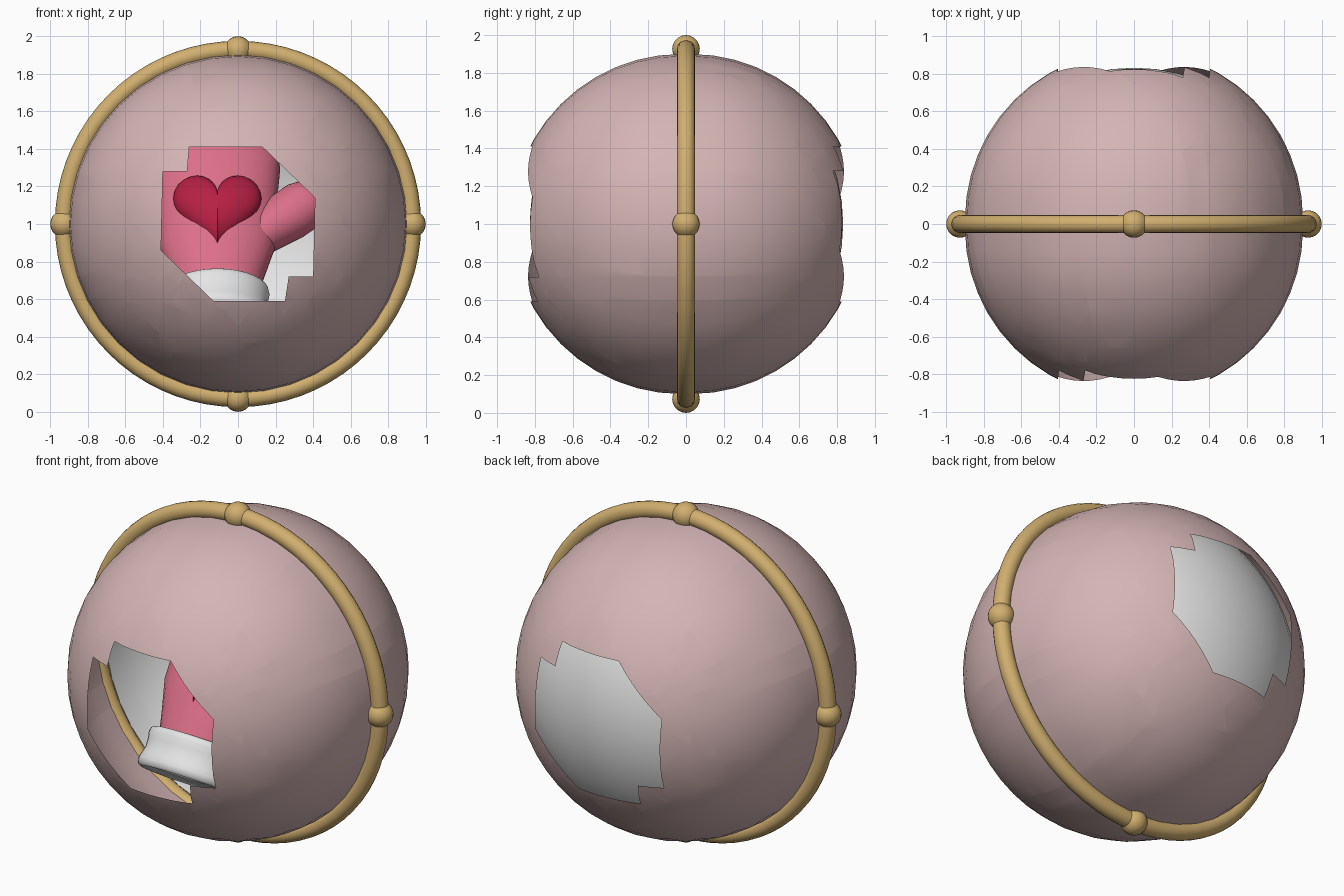
import bpy, bmesh, math
from mathutils import Matrix, Vector

if "Cube" in bpy.data.objects:
    bpy.data.objects.remove(bpy.data.objects["Cube"], do_unlink=True)


def material(name, rgb):
    m = bpy.data.materials.new(name)
    m.use_nodes = True
    m.diffuse_color = (*rgb, 1)
    m.node_tree.nodes["Principled BSDF"].inputs["Base Color"].default_value = (*rgb, 1)
    return m


ROSE = material("dusty rose", (0.66, 0.46, 0.46))
GOLD = material("soft gold", (0.64, 0.43, 0.16))
PINK = material("mitten pink", (0.72, 0.16, 0.25))
RED = material("heart red", (0.47, 0.014, 0.055))
WHITE = material("white", (0.78, 0.78, 0.78))


def finish(name, bm, mat, matrix=Matrix(), angle=60):
    """Turn a bmesh into a smooth shaded object."""
    bm.transform(matrix)
    me = bpy.data.meshes.new(name)
    bm.to_mesh(me)
    bm.free()
    me.materials.append(mat)
    ob = bpy.data.objects.new(name, me)
    bpy.context.collection.objects.link(ob)
    bpy.ops.object.select_all(action="DESELECT")
    ob.select_set(True)
    bpy.context.view_layer.objects.active = ob
    bpy.ops.object.shade_smooth_by_angle(angle=math.radians(angle))
    return ob


def half_ball(depth, radius):
    """Open half ball with its pole at -y."""
    bm = bmesh.new()
    bmesh.ops.create_uvsphere(bm, u_segments=40, v_segments=24, radius=1)
    bmesh.ops.delete(bm, geom=[v for v in bm.verts if v.co.z < -0.01], context="VERTS")
    bm.transform(Matrix.Rotation(math.pi / 2, 4, "X"))
    bm.transform(Matrix.Diagonal((radius, depth, radius, 1)))
    return bm


def inside(p, poly):
    hit = False
    for (x1, z1), (x2, z2) in zip(poly, poly[1:] + poly[:1]):
        if (z1 > p.z) != (z2 > p.z) and p.x < x1 + (p.z - z1) * (x2 - x1) / (z2 - z1):
            hit = not hit
    return hit


def loft(rings, n=32):
    """Stack ellipses given as (height, half width, half depth)."""
    bm = bmesh.new()
    loops = []
    for z, w, d in rings:
        loops.append([bm.verts.new((w * math.cos(2 * math.pi * i / n),
                                    d * math.sin(2 * math.pi * i / n), z)) for i in range(n)])
    for a, b in zip(loops, loops[1:]):
        for i in range(n):
            j = (i + 1) % n
            bm.faces.new((a[i], a[j], b[j], b[i]))
    bm.faces.new(loops[0][::-1])
    bm.faces.new(loops[-1])
    return bm


CENTRE = Matrix.Translation((0, 0, 1))
BACK = Matrix.Rotation(math.pi, 4, "Z")
GAP = Matrix.Translation((0, -0.025, 0))

# Two half shells with a notched window, the back one turned half way round
half_window = [(-0.26, 0.41), (0.13, 0.41), (0.41, 0.14), (0.40, -0.28), (0.27, -0.28)]
window = half_window + [(-0.25 if i == 0 else -x, -z) for i, (x, z) in enumerate(half_window)]
window[5] = (0.25, -0.41)
for name, turn in (("front_shell", Matrix()), ("back_shell", BACK)):
    bm = half_ball(0.9, 0.9)
    for (x1, z1), (x2, z2) in zip(window, window[1:] + window[:1]):
        bmesh.ops.bisect_plane(bm, geom=bm.verts[:] + bm.edges[:] + bm.faces[:], dist=1e-5,
                               plane_co=(x1, 0, z1), plane_no=(z2 - z1, 0, x1 - x2))
    cut = [f for f in bm.faces if inside(f.calc_center_median(), window)]
    bmesh.ops.delete(bm, geom=cut, context="FACES")
    finish(name, bm, ROSE, CENTRE @ turn @ GAP)

# White lining behind the back window
finish("back_lining", half_ball(0.807, 0.885), WHITE, CENTRE @ BACK @ GAP)

# Gold ring around the seam
bpy.ops.mesh.primitive_torus_add(major_radius=0.927, minor_radius=0.048, major_segments=72,
                                 minor_segments=16, location=(0, 0, 1),
                                 rotation=(math.pi / 2, 0, 0))
ring = bpy.context.object
ring.name = "seam_ring"
ring.data.materials.append(GOLD)
bpy.ops.object.shade_smooth_by_angle(angle=math.radians(60))

# Four barrel beads, flat where the ring passes through
for i, side in enumerate(("top", "right", "bottom", "left")):
    bead = [(h, math.sqrt(0.073 ** 2 - h * h)) for h in (k * 0.0145 for k in range(-4, 5))]
    bm = loft([(h, r, r) for h, r in bead], 20)
    place = Matrix.Rotation(-i * math.pi / 2, 4, "Y") @ Matrix.Translation((0, 0, 0.927))
    finish(side + "_bead", bm, GOLD, CENTRE @ place @ Matrix.Rotation(math.pi / 2, 4, "Y"), 40)

# Mitten frame: leaning back, origin at the wrist
MITTEN = Matrix.Translation((-0.11, -0.23, 0.64)) @ Matrix.Rotation(math.radians(-35), 4, "X")

finish("mitten_hand", loft([
    (-0.05, 0.21, 0.16), (0.1, 0.25, 0.17), (0.28, 0.305, 0.175), (0.55, 0.315, 0.175),
    (0.8, 0.335, 0.17), (0.92, 0.315, 0.155), (1.02, 0.25, 0.12), (1.08, 0.15, 0.075),
    (1.1, 0.03, 0.015)]), PINK, MITTEN)

thumb_place = Matrix.Translation((0.1, 0, 0.26)) @ Matrix.Rotation(math.radians(50), 4, "Y")
finish("mitten_thumb", loft([
    (0, 0.1, 0.1), (0.2, 0.115, 0.12), (0.36, 0.14, 0.13), (0.46, 0.14, 0.13),
    (0.54, 0.115, 0.11), (0.59, 0.07, 0.07), (0.61, 0.015, 0.015)]), PINK, MITTEN @ thumb_place)

# Cuff with rolled edges
cuff = [(-0.2, 0.9), (-0.21, 0.97), (-0.2, 1.05), (-0.17, 1.08), (-0.14, 1.05), (-0.1, 1.01),
        (-0.06, 1.02), (-0.02, 1.05), (0.005, 1.03), (0.015, 0.97), (0.005, 0.88)]
finish("mitten_cuff", loft([(z, 0.265 * s, 0.2 * s) for z, s in cuff]), WHITE, MITTEN)

# Puffy heart: shrinking outlines rising to a dome
bm = bmesh.new()
N, STEPS = 48, 8
loops = []
for k in range(STEPS):
    a = k / STEPS * math.pi / 2
    s = math.cos(a)
    loop = []
    for i in range(N):
        t = 2 * math.pi * i / N
        x = math.sin(t) ** 3 * 0.235
        z = (13 * math.cos(t) - 5 * math.cos(2 * t) - 2 * math.cos(3 * t) - math.cos(4 * t)) * 0.017
        loop.append(bm.verts.new((x * s, -0.125 - 0.11 * math.sin(a), 0.45 + z * s)))
    loops.append(loop)
for a, b in zip(loops, loops[1:]):
    for i in range(N):
        j = (i + 1) % N
        bm.faces.new((a[i], a[j], b[j], b[i]))
tip = bm.verts.new(Vector((0, -0.235, 0.45)))
for i in range(N):
    bm.faces.new((loops[-1][i], loops[-1][(i + 1) % N], tip))
bm.faces.new(loops[0][::-1])
bmesh.ops.recalc_face_normals(bm, faces=bm.faces[:])
finish("heart", bm, RED, MITTEN)
